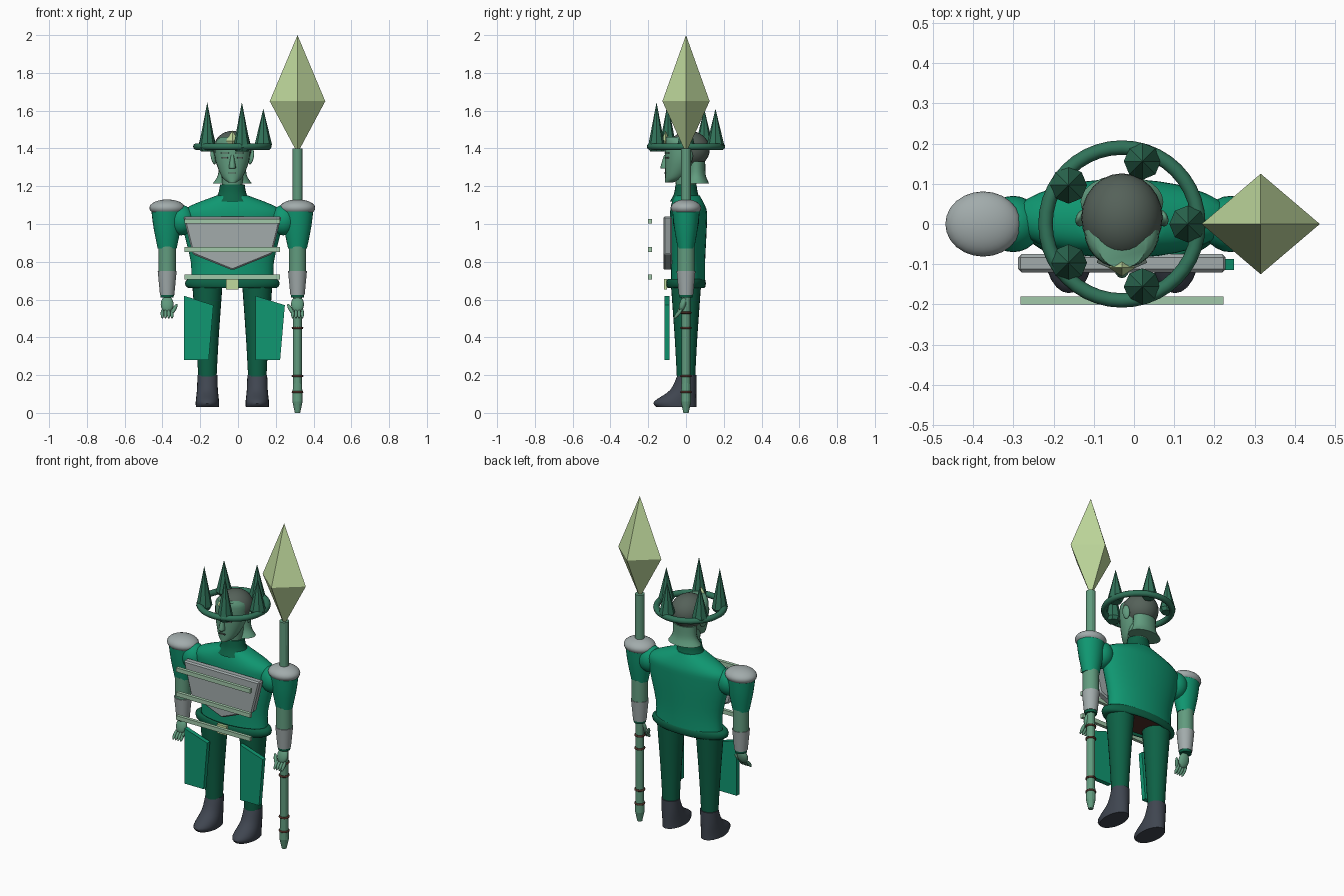
import bpy, bmesh
from math import sin, cos, tau, radians

if "Cube" in bpy.data.objects:
    bpy.data.objects.remove(bpy.data.objects["Cube"])

centre = -.03
arm_offset = .345
spear_x = centre + arm_offset


def make_material(name, red, green, blue):
    material = bpy.data.materials.new(name)
    colour = (red, green, blue, 1)
    material.diffuse_color = colour
    material.use_nodes = True
    material.node_tree.nodes["Principled BSDF"].inputs["Base Color"].default_value = colour
    return material


teal = make_material("teal_cloth", .005, .31, .165)
dark_green = make_material("dark_green_cloth", .004, .12, .06)
skin = make_material("green_skin", .12, .33, .21)
hair_grey = make_material("grey_hair", .09, .12, .1)
leather = make_material("slate_leather", .05, .06, .08)
steel = make_material("pale_steel", .36, .41, .41)
gold = make_material("pale_gold", .53, .7, .34)
crown_green = make_material("crown_green", .03, .17, .1)
mint = make_material("mint_trim", .36, .58, .4)
brown = make_material("brown_band", .08, .03, .02)


def finish(bm, name, material, smooth=True):
    bmesh.ops.recalc_face_normals(bm, faces=bm.faces)
    mesh = bpy.data.meshes.new(name)
    bm.to_mesh(mesh)
    bm.free()
    mesh.materials.append(material)
    part = bpy.data.objects.new(name, mesh)
    bpy.context.collection.objects.link(part)
    if smooth:
        bpy.ops.object.select_all(action='DESELECT')
        part.select_set(True)
        bpy.context.view_layer.objects.active = part
        bpy.ops.object.shade_smooth_by_angle(angle=radians(40))
    return part


def spline(points, steps=4):
    """Smooth curve through the points of a profile."""
    padded = [points[0], *points, points[-1]]
    curve = []
    for before, start, end, after in zip(padded, padded[1:], padded[2:], padded[3:]):
        for step in range(steps):
            t = step / steps
            curve.append([b + t * (c - a) / 2 + t * t * (a - 2.5 * b + 2 * c - d / 2)
                          + t ** 3 * (3 * (b - c) + d - a) / 2
                          for a, b, c, d in zip(before, start, end, after)])
    return curve + [points[-1]]


def round_section(radius):
    return 0, radius, radius


def loft(name, material, profile, x=centre, y=0, section=round_section, sides=24, smooth=True):
    """Stack rings along a (height, radius) profile; section gives y shift, width and depth."""
    bm = bmesh.new()
    rings = []
    for height, radius in spline(profile) if smooth else profile:
        shift, width, depth = section(radius)
        angles = [tau * i / sides for i in range(sides)]
        rings.append([bm.verts.new((x + width * cos(a), y + shift + depth * sin(a), height)) for a in angles])
    for lower, upper in zip(rings, rings[1:]):
        for i in range(sides):
            bm.faces.new((lower[i - 1], lower[i], upper[i], upper[i - 1]))
    bm.faces.new(rings[0])
    bm.faces.new(rings[-1])
    bmesh.ops.remove_doubles(bm, verts=bm.verts, dist=.0001)
    return finish(bm, name, material, smooth)


def ball(name, material, location, size, rotation=(0, 0, 0)):
    bm = bmesh.new()
    bmesh.ops.create_uvsphere(bm, u_segments=24, v_segments=16, radius=1)
    part = finish(bm, name, material)
    part.location, part.scale, part.rotation_euler = location, size, rotation


def box(name, material, location, size, turn=0):
    bm = bmesh.new()
    bmesh.ops.create_cube(bm, size=1)
    bmesh.ops.scale(bm, vec=size, verts=bm.verts)
    part = finish(bm, name, material, smooth=False)
    part.location, part.rotation_euler.z = location, turn


def slab(name, material, outline, y, thickness, bevel=0):
    """Extrude a front outline of (x, z) points backwards."""
    bm = bmesh.new()
    front = bm.faces.new([bm.verts.new((px, y, pz)) for px, pz in outline])
    extruded = bmesh.ops.extrude_face_region(bm, geom=[front])["geom"]
    back = [item for item in extruded if isinstance(item, bmesh.types.BMVert)]
    bmesh.ops.translate(bm, verts=back, vec=(0, thickness, 0))
    part = finish(bm, name, material, smooth=False)
    if bevel:
        part.modifiers.new("edge_bevel", 'BEVEL').width = bevel


def hoop(name, material, x, z, radius, thickness, flatten=1):
    bpy.ops.mesh.primitive_torus_add(location=(x, 0, z), major_radius=radius, minor_radius=thickness,
                                     major_segments=40, minor_segments=10)
    part = bpy.context.object
    part.name = name
    part.scale.y = flatten
    part.data.materials.append(material)
    bpy.ops.object.shade_smooth()


# Torso with a brown underside, collar and belt
torso = loft("torso", teal, [(.67, .22), (.8, .22), (1, .265), (1.08, .25), (1.15, .085)],
             section=lambda r: (r / 20, r, .055 + .16 * r), sides=36)
torso.data.materials.append(brown)
for face in torso.data.polygons:
    if face.normal.z < -.9:
        face.material_index = 1
loft("collar", dark_green, [(1.12, .1), (1.16, .075), (1.21, .065)], section=lambda r: (0, r, r * .85))
hoop("belt", dark_green, centre, .685, .226, .025, flatten=.42)
box("buckle", gold, (centre, -.108, .68), (.065, .016, .055))

# Chest plate, trim bars and thigh plates
slab("chest_plate", steel, [(centre + x, z) for x, z in
     ((-.26, 1.04), (.26, 1.04), (.21, .84), (0, .755), (-.21, .84))], y=-.12, thickness=.045, bevel=.008)
for height in (1.015, .865, .72):
    box("trim_bar", mint, (centre, -.19, height), (.505, .02, .025))
for name, edge in (("right_thigh_plate", -.285), ("left_thigh_plate", .093)):
    slab(name, teal, [(edge, .62), (edge + .155, .57), (edge + .13, .28), (edge, .28)], y=-.114, thickness=.027)

for side, prefix in ((-1, "right_"), (1, "left_")):
    # Arm
    arm_x = centre + side * arm_offset
    loft(prefix + "upper_arm", teal, [(.87, .05), (.98, .072), (1.08, .085)], x=arm_x,
         section=lambda r: (0, r, r * .87))
    ball(prefix + "shoulder_joint", teal, (centre + side * .27, 0, 1.02), (.07, .07, .08))
    ball(prefix + "shoulder_guard", steel, (arm_x, 0, 1.085), (.094, .081, .045))
    loft(prefix + "forearm", skin, [(.74, .046), (.88, .046)], x=arm_x)
    loft(prefix + "bracer", steel, [(.625, .038), (.75, .05)], x=arm_x)
    loft(prefix + "cuff", dark_green, [(.61, .034), (.63, .036)], x=arm_x)

    # Hand
    ball(prefix + "palm", skin, (arm_x, -.015, .575), (.034, .02, .045), (-.3, 0, 0))
    for finger in range(4):
        finger_x = arm_x + (finger - 1.5) * .017
        ball(prefix + "finger", skin, (finger_x, -.042, .525), (.009, .01, .032), (-.7, 0, 0))
    ball(prefix + "thumb", skin, (arm_x - side * .038, -.03, .55), (.01, .01, .034), (-.5, -side * .5, 0))

    # Leg, and a boot whose heel stays in line while the toe reaches forward
    leg_x = centre + side * .132
    loft(prefix + "leg", dark_green, [(.18, .048), (.4, .06), (.68, .08)], x=leg_x)
    loft(prefix + "boot", leather, [(.03, .105), (.06, .112), (.12, .07), (.2, .05)], x=leg_x,
         section=lambda r: (.055 - r, .045 + r * .15, r))

    # Ear, eye and brow
    ball(prefix + "ear", skin, (centre + side * .1, .015, 1.355), (.012, .022, .04), (0, side * .2, side * .4))
    for part, height, size in (("eye", 1.35, (.034, .009, .009)), ("brow", 1.375, (.046, .009, .006))):
        box(prefix + part, hair_grey, (centre + side * .04, -.101, height), size, turn=side * .4)

# Head
loft("face", skin, [(1.22, .02), (1.25, .055), (1.34, .09), (1.43, .09), (1.46, .06)],
     section=lambda r: (r - .11, r, r))
loft("neck", skin, [(1.17, .052), (1.32, .06)])
loft("nape", skin, [(1.215, .103), (1.26, .076), (1.33, .072)], y=.055, section=lambda r: (0, r, r * .65))
ball("hair", hair_grey, (centre, .016, 1.395), (.101, .11, .098))
loft("nose", skin, [(1.293, .016), (1.305, .018), (1.365, .007)], y=-.105,
     section=lambda r: (-r / 3, r, r * 1.3), sides=12)
box("mouth", hair_grey, (centre, -.111, 1.27), (.04, .009, .007))

# Crown, with the two spikes at negative y taller than the rest
hoop("crown_band", crown_green, centre, 1.41, .19, .018)
for i in range(5):
    angle = tau * i / 5
    base, tip = (1.385, 1.645) if i > 2 else (1.4, 1.61)
    loft("crown_spike", crown_green, [(base, .034), (base + .02, .046), (tip, 0)],
         x=centre + .164 * cos(angle), y=.164 * sin(angle), sides=8, smooth=False)
loft("crown_gem", gold, [(1.4, 0), (1.44, .034), (1.495, 0)], y=-.108,
     section=lambda r: (0, r, r * .65), sides=4, smooth=False)

# Spear
loft("spear_shaft", skin, [(0, .014), (.06, .027), (.2, .023), (1.4, .027)], x=spear_x, sides=16, smooth=False)
loft("spear_head", gold, [(1.375, 0), (1.65, .147), (2, 0)], x=spear_x,
     section=lambda r: (0, r, r * .85), sides=4, smooth=False)
for height in (.11, .195, .45, .53):
    hoop("spear_band", brown, spear_x, height, .025, .006)
